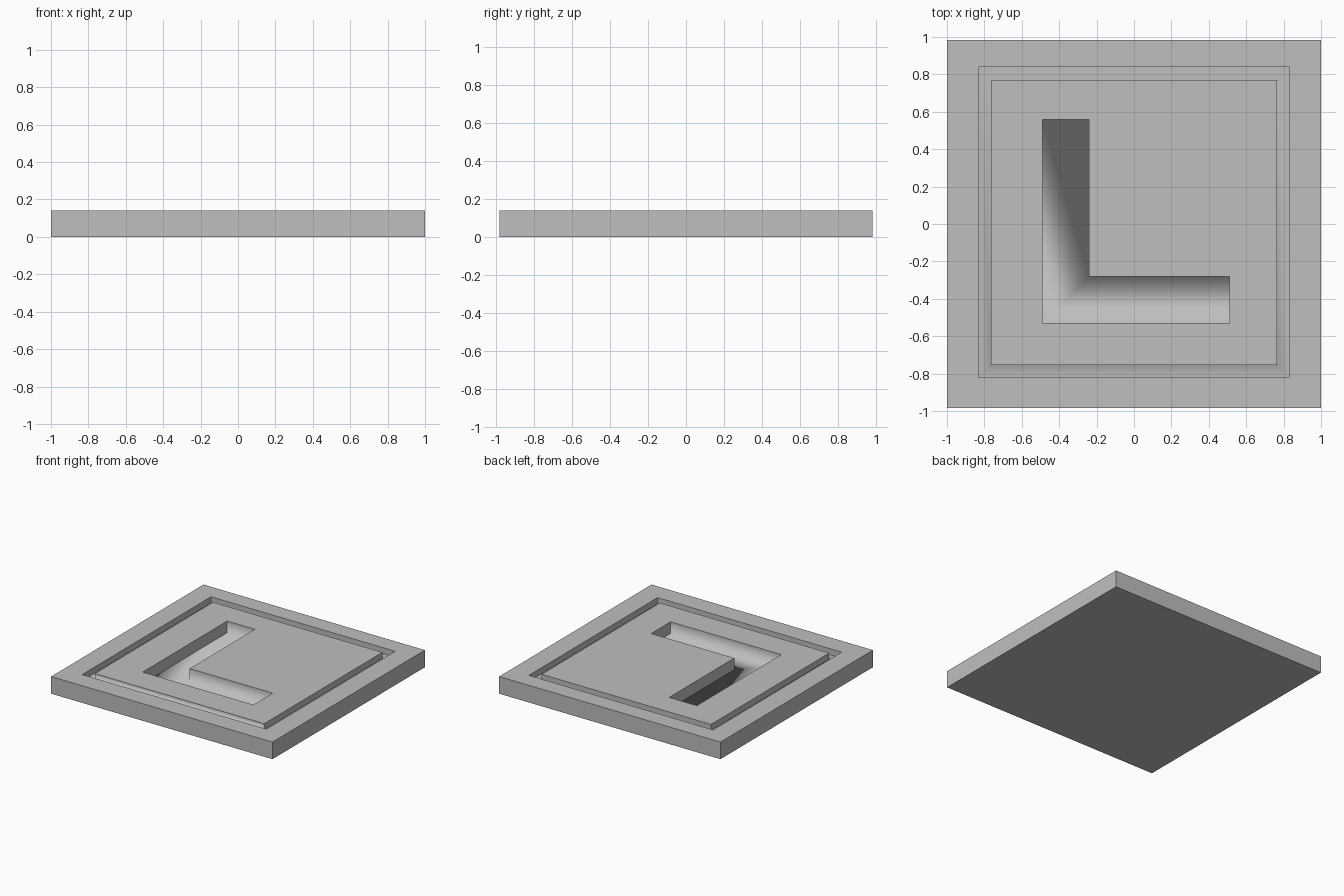
import bpy, bmesh

if "Cube" in bpy.data.objects:
    bpy.data.objects.remove(bpy.data.objects["Cube"])

TOP = 0.14
bm = bmesh.new()


def ring(pts, z):
    return [bm.verts.new((x, y, z)) for x, y in pts]


def rect(x, y0, y1):
    return [(-x, y0), (x, y0), (x, y1), (-x, y1)]


def bridge(a, b):
    """Quads between two matching closed loops."""
    n = len(a)
    return [bm.faces.new((a[i], a[(i + 1) % n], b[(i + 1) % n], b[i])) for i in range(n)]


# Slab body
outline = rect(1.0, -0.983, 0.983)
base = ring(outline, 0)
rim = ring(outline, TOP)
bm.faces.new(base[::-1])
bridge(base, rim)

# Rectangular groove around the centre panel
outer = rect(0.832, -0.822, 0.84)
inner = rect(0.765, -0.755, 0.77)
outer_top, outer_low = ring(outer, TOP), ring(outer, TOP - 0.05)
inner_low, panel = ring(inner, TOP - 0.05), ring(inner, TOP)
bridge(rim, outer_top)
bridge(outer_top, outer_low)
groove_floor = bridge(outer_low, inner_low)
groove_walls = bridge(inner_low, panel)

# Right-angled recess in the centre panel
bend = [(-0.49, -0.53), (0.51, -0.53), (0.51, -0.28),
        (-0.24, -0.28), (-0.24, 0.56), (-0.49, 0.56)]
lip, bed = ring(bend, TOP), ring(bend, TOP - 0.095)
p, q = panel, lip
for face in ((p[0], p[1], q[1], q[0]), (p[1], p[2], q[2], q[1]),
             (p[2], q[4], q[3], q[2]), (p[2], p[3], q[5], q[4]),
             (p[3], p[0], q[0], q[5])):
    bm.faces.new(face)
recess_walls = bridge(lip, bed)
recess_floor = bm.faces.new(bed)

# Soft shading where floors meet the walls running along x
bm.normal_update()
bmesh.ops.recalc_face_normals(bm, faces=bm.faces[:])
for f in groove_floor + [groove_walls[0], recess_floor] + recess_walls[::2]:
    f.smooth = True

mesh = bpy.data.meshes.new("grooved_tile")
bm.to_mesh(mesh)
bm.free()
tile = bpy.data.objects.new("grooved_tile", mesh)
bpy.context.collection.objects.link(tile)

grey = bpy.data.materials.new("plain grey")
grey.diffuse_color = (0.52, 0.52, 0.52, 1)
grey.use_nodes = True
grey.node_tree.nodes["Principled BSDF"].inputs["Base Color"].default_value = grey.diffuse_color
mesh.materials.append(grey)
